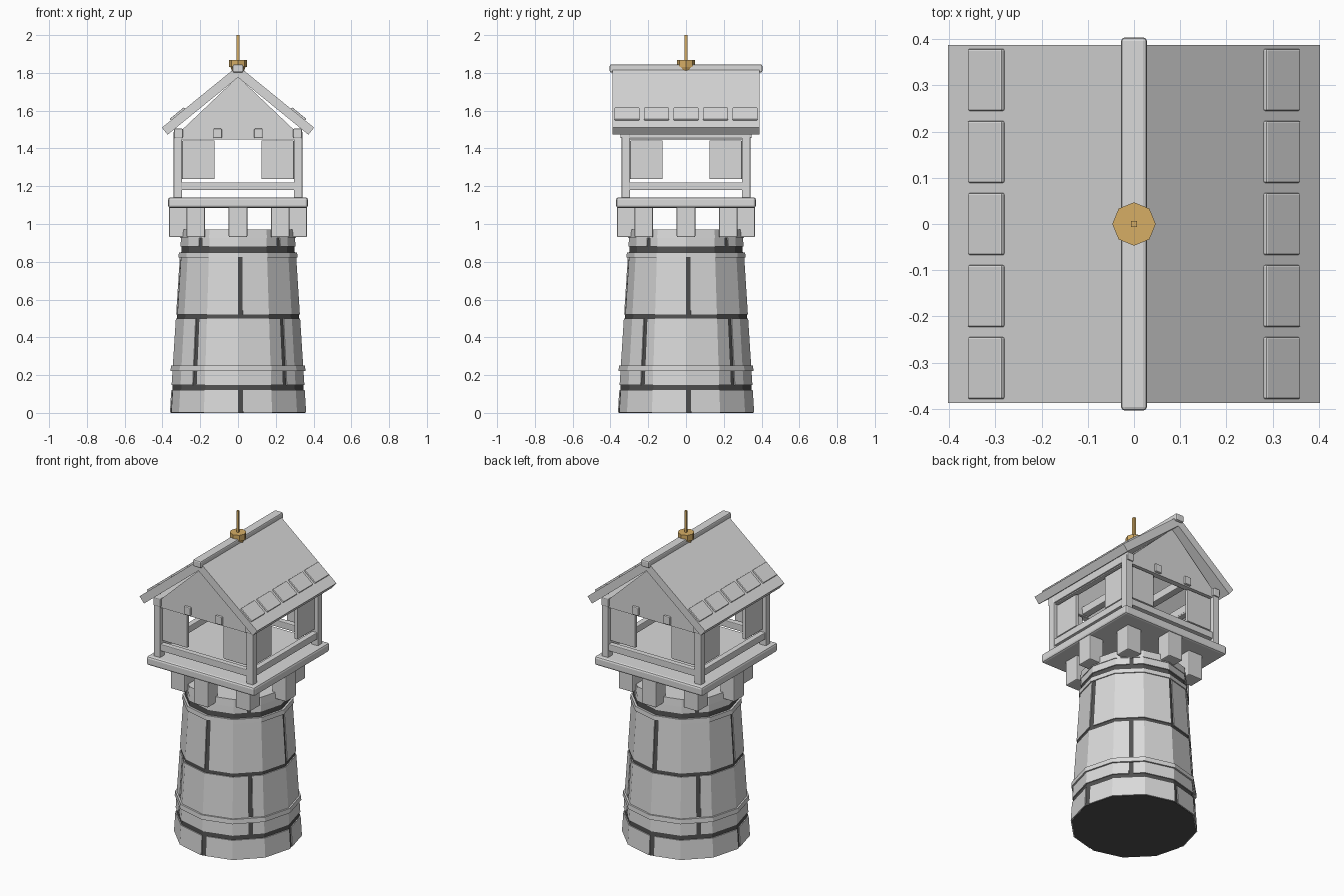
import bpy, bmesh
from math import radians, degrees, cos, sin, atan2, hypot, floor, pi
from mathutils import Matrix, Vector

cube = bpy.data.objects.get("Cube")
if cube:
    bpy.data.objects.remove(cube, do_unlink=True)


def material(name, r, g, b):
    m = bpy.data.materials.new(name)
    m.use_nodes = True
    m.diffuse_color = (r, g, b, 1)
    m.node_tree.nodes["Principled BSDF"].inputs["Base Color"].default_value = (r, g, b, 1)
    return m


PALE = material("pale_grey", 0.7, 0.7, 0.7)
MORTAR = material("dark_mortar", 0.08, 0.08, 0.08)
BRASS = material("brass", 0.67, 0.42, 0.13)


def finish(name, bm, mat, bevel=0.0):
    bmesh.ops.recalc_face_normals(bm, faces=bm.faces)
    mesh = bpy.data.meshes.new(name)
    bm.to_mesh(mesh)
    bm.free()
    mesh.materials.append(mat)
    ob = bpy.data.objects.new(name, mesh)
    bpy.context.collection.objects.link(ob)
    if bevel:
        mod = ob.modifiers.new("soft_edges", "BEVEL")
        mod.width = bevel
        mod.segments = 2
    return ob


def add_box(bm, centre, size, turn=Matrix.Identity(4)):
    mat = turn @ Matrix.Translation(centre) @ Matrix.Diagonal((*size, 1))
    bmesh.ops.create_cube(bm, size=1, matrix=mat)


def boxes(name, items, bevel=0.005, mat=PALE):
    bm = bmesh.new()
    for item in items:
        add_box(bm, *item)
    return finish(name, bm, mat, bevel)


def frustum(name, sides, r0, r1, z0, z1, mat):
    bm = bmesh.new()
    bmesh.ops.create_cone(bm, cap_ends=True, segments=sides, radius1=r0, radius2=r1,
                          depth=z1 - z0, matrix=Matrix.Translation((0, 0, (z0 + z1) / 2)))
    # put a corner on the x axis
    v = bm.verts[:][0].co
    off = atan2(v.y, v.x) % (2 * pi / sides)
    bmesh.ops.rotate(bm, verts=bm.verts, matrix=Matrix.Rotation(-off, 3, "Z"))
    return finish(name, bm, mat)


def wall_radius(z):
    return 0.361 - 0.064 * z


def on_wall(angle, radius, z):
    # point on the twelve-sided outline
    local = angle % 30 - 15
    r = radius * cos(radians(15)) / cos(radians(local))
    return (r * cos(radians(angle)), r * sin(radians(angle)), z)


# Tower: dark core carrying four staggered courses of stone
frustum("mortar_core", 12, wall_radius(0) - 0.006, wall_radius(0.93) - 0.006, 0, 0.93, MORTAR)


def course(name, z0, z1, start):
    bm = bmesh.new()
    for k in range(4):
        a0, a1 = start + 90 * k + 4.5, start + 90 * (k + 1)
        corners = [30 * i for i in range(-2, 18) if a0 + 0.5 < 30 * i < a1 - 0.5]
        rows = []
        for a in [a0] + corners + [a1]:
            rows.append([bm.verts.new(on_wall(a, wall_radius(z) - d, z))
                         for d, z in ((0, z0), (0, z1), (0.03, z1), (0.03, z0))])
        for p, q in zip(rows, rows[1:]):
            for i in range(4):
                j = (i + 1) % 4
                bm.faces.new((p[i], p[j], q[j], q[i]))
        bm.faces.new(rows[0])
        bm.faces.new(rows[-1])
    return finish(name, bm, PALE)


for name, z0, z1, start in (("foot_course", 0.002, 0.12, 0), ("lower_course", 0.148, 0.5, 45),
                            ("upper_course", 0.522, 0.85, 0), ("top_course", 0.882, 0.93, 45)):
    course(name, z0, z1, start)

frustum("lower_band", 12, 0.357, 0.355, 0.222, 0.25, PALE)
frustum("upper_band", 12, 0.315, 0.313, 0.822, 0.85, PALE)
frustum("tower_cap", 12, 0.306, 0.302, 0.925, 0.97, PALE)

# Brackets in a ring beneath the deck
ring = [(0.316 * cos(pi * i / 4), 0.316 * sin(pi * i / 4)) for i in range(8)]
boxes("brackets", [((x, y, 1.01), (0.098, 0.098, 0.16)) for x, y in ring], 0.006)
boxes("deck", [((0, 0, 1.113), (0.74, 0.74, 0.055))], 0.012)

# Lookout frame
SIGNS = (-1, 1)
boxes("corner_posts", [((0.318 * s, 0.318 * t, 1.31), (0.045, 0.045, 0.36))
                       for s in SIGNS for t in SIGNS])


def four_sides(name, parts, bevel=0.004):
    items = []
    for k in range(4):
        turn = Matrix.Rotation(k * pi / 2, 4, "Z")
        items += [(c, s, turn) for c, s in parts]
    return boxes(name, items, bevel)


four_sides("rails", [((0, -0.318, 1.2), (0.61, 0.035, 0.042))])
four_sides("top_beams", [((0, -0.312, 1.468), (0.61, 0.035, 0.04))])
four_sides("shutters", [((0.21 * s, -0.31, 1.34), (0.172, 0.02, 0.205)) for s in SIGNS])
boxes("joists", [((x, 0, 1.48), (0.045, 0.695, 0.05)) for x in (-0.315, -0.108, 0.108, 0.315)])

# Gable walls
bm = bmesh.new()
outline = [(-0.3, 1.447), (0.3, 1.447), (0.3, 1.495), (0, 1.78), (-0.3, 1.495)]
for s in SIGNS:
    face = bm.faces.new([bm.verts.new((x, 0.333 * s, z)) for x, z in outline])
    new = bmesh.ops.extrude_face_region(bm, geom=[face])["geom"]
    bmesh.ops.translate(bm, vec=(0, -0.035 * s, 0),
                        verts=[g for g in new if isinstance(g, bmesh.types.BMVert)])
finish("gable_walls", bm, PALE)

# Roof slabs, with a row of raised tiles near each eave
APEX, EAVE, THICK = Vector((0, 0, 1.838)), Vector((0.403, 0, 1.51)), 0.048
slope = EAVE - APEX
pitch = atan2(-slope.z, slope.x)
slabs, tiles = [], []
for s in SIGNS:
    turn = (Matrix.Translation(APEX) @ Matrix.Rotation(0 if s > 0 else pi, 4, "Z")
            @ Matrix.Rotation(pitch, 4, "Y"))
    slabs.append(((slope.length / 2, 0, -THICK / 2), (slope.length, 0.776, THICK), turn))
    for i in range(-2, 3):
        tiles.append(((0.318 / cos(pitch), 0.156 * i, 0.001), (0.096, 0.134, 0.018), turn))
boxes("roof_slabs", slabs, 0)
boxes("eave_tiles", tiles, 0.004)
boxes("ridge_cap", [((0, 0, 1.823), (0.056, 0.808, 0.043))], 0.008)

# Brass finial
frustum("finial_neck", 8, 0.03, 0.04, 1.805, 1.832, BRASS)
frustum("finial_collar", 8, 0.047, 0.047, 1.83, 1.868, BRASS)
boxes("finial_rod", [((0, 0, 1.93), (0.014, 0.014, 0.14))], 0, BRASS)
